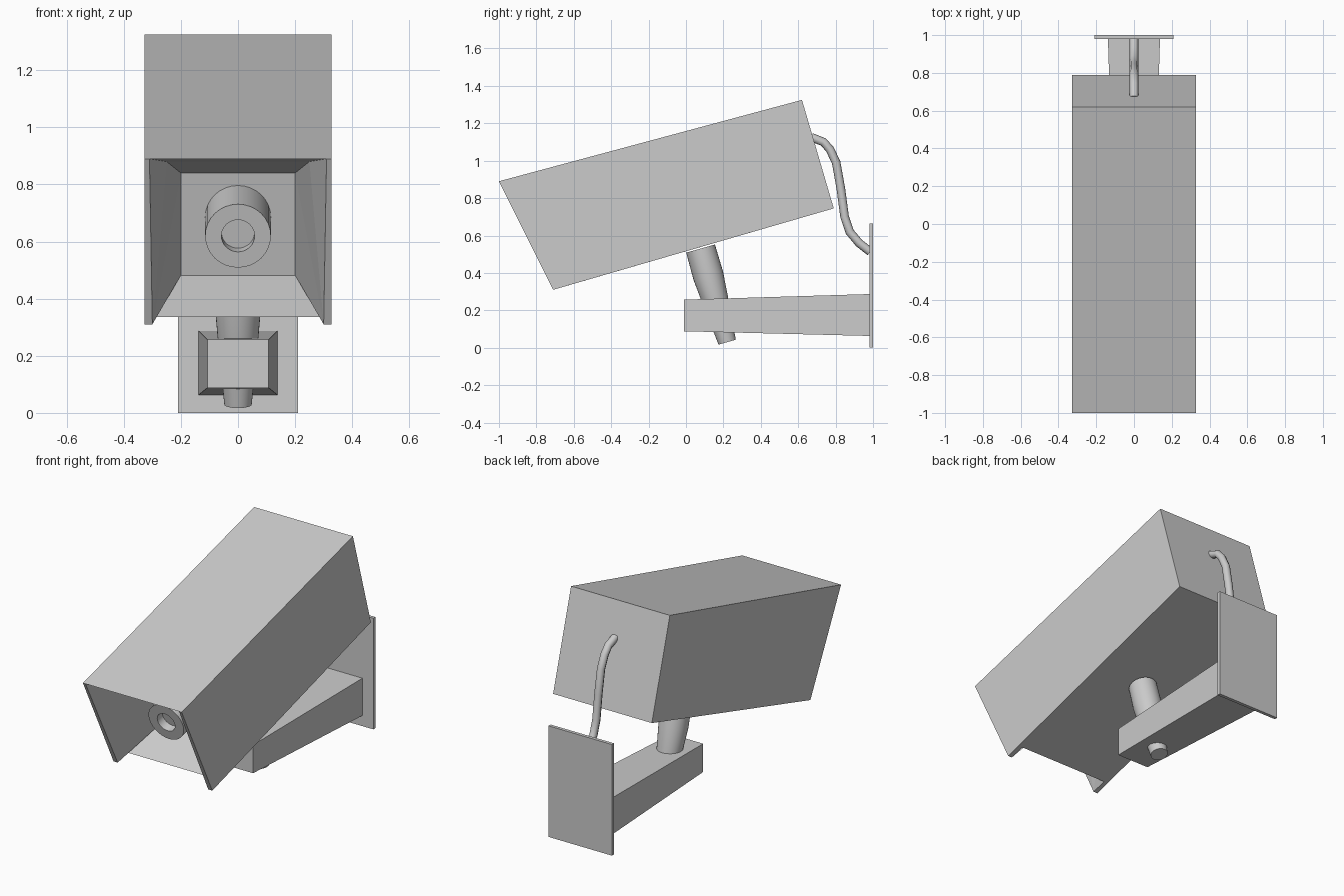
import bpy, bmesh, math
from mathutils import Vector

if "Cube" in bpy.data.objects:
    bpy.data.objects.remove(bpy.data.objects["Cube"])


def make_object(name, verts, faces, smooth=False):
    mesh = bpy.data.meshes.new(name)
    mesh.from_pydata([tuple(v) for v in verts], [], faces)
    bm = bmesh.new()
    bm.from_mesh(mesh)
    bmesh.ops.recalc_face_normals(bm, faces=bm.faces)
    bm.to_mesh(mesh)
    bm.free()
    ob = bpy.data.objects.new(name, mesh)
    bpy.context.collection.objects.link(ob)
    if smooth:
        bpy.ops.object.select_all(action='DESELECT')
        ob.select_set(True)
        bpy.context.view_layer.objects.active = ob
        bpy.ops.object.shade_smooth_by_angle(angle=math.radians(35))
    return ob


def tapered_block(name, y0, half0, low0, high0, y1, half1, low1, high1):
    verts = []
    for y, h, lo, hi in ((y0, half0, low0, high0), (y1, half1, low1, high1)):
        verts += [(-h, y, lo), (h, y, lo), (h, y, hi), (-h, y, hi)]
    faces = [(0, 1, 2, 3), (4, 5, 6, 7)]
    faces += [(i, (i + 1) % 4, 4 + (i + 1) % 4, 4 + i) for i in range(4)]
    return make_object(name, verts, faces)


def turned(name, origin, direction, profile, sides=32):
    """Rings of (distance, radius) along a direction in the yz plane."""
    d = Vector(direction).normalized()
    a = Vector((1, 0, 0))
    b = d.cross(a)
    verts, faces = [], []
    for dist, r in profile:
        for i in range(sides):
            t = math.tau * i / sides
            verts.append(Vector(origin) + d * dist + (a * math.cos(t) + b * math.sin(t)) * r)
    for k in range(len(profile) - 1):
        for i in range(sides):
            j = (i + 1) % sides
            faces.append((k * sides + i, k * sides + j, (k + 1) * sides + j, (k + 1) * sides + i))
    last = (len(profile) - 1) * sides
    faces += [tuple(range(sides)), tuple(range(last, last + sides))]
    return make_object(name, verts, faces, True)


# Tilted housing with a funnel-shaped front recess and notched floor
points = {
    'FT': (.327, -1, .89), 'FB': (.327, -.71, .31),
    'BT': (.327, .62, 1.325), 'BB': (.327, .79, .745),
    'IT': (.31, -1, .89), 'IB': (.30, -.71, .31), 'NF': (.30, -.62, .336),
    'K': (.25, -.78, .88), 'DT': (.2, -.478, .84), 'DB': (.2, -.38, .482),
}
keys = list(points)
verts = [points[k] for k in keys] + [(-x, y, z) for x, y, z in points.values()]
n = len(keys)


def ids(text, side):
    return [keys.index(k) + side * n for k in text.split()]


faces = []
for side in (0, 1):
    for loop in ('FT FB BB BT', 'FT FB IB IT', 'IT IB K', 'K IB DT', 'IB NF DB DT'):
        faces.append(ids(loop, side))
for loop in ('FT BT', 'BT BB', 'BB FB IB NF', 'NF DB', 'DB DT', 'DT K', 'K IT'):
    faces.append(ids(loop, 0) + ids(loop, 1)[::-1])
faces[10] = ids('IT FT BT', 0) + ids('IT FT BT', 1)[::-1]
make_object('housing', verts, faces)

# Lens barrel with a recessed glass
turned('lens', (0, -.40, .695), (0, -.966, -.259),
       [(0, .115), (.29, .115), (.29, .058), (.24, .058)])

# Pivot post through the arm
turned('pivot_post', (0, .078, .53), (0, .142, -.5),
       [(0, .08), (.15, .082), (.27, .072), (.52, .048)])

# Wall bracket
tapered_block('bracket_arm', -.01, .107, .088, .257, .985, .138, .063, .287)
tapered_block('wall_plate', .98, .21, 0, .665, 1, .21, 0, .665)

# Cable from the housing to the wall
path = [(.67, 1.125), (.735, 1.1), (.77, 1.06), (.803, .99), (.828, .85),
        (.848, .70), (.875, .62), (.925, .56), (.985, .513)]
curve = bpy.data.curves.new('cable', 'CURVE')
curve.dimensions = '3D'
curve.bevel_depth = .023
curve.bevel_resolution = 2
curve.use_fill_caps = True
spline = curve.splines.new('POLY')
spline.points.add(len(path) - 1)
for p, (y, z) in zip(spline.points, path):
    p.co = (0, y, z, 1)
cable = bpy.data.objects.new('cable', curve)
bpy.context.collection.objects.link(cable)
